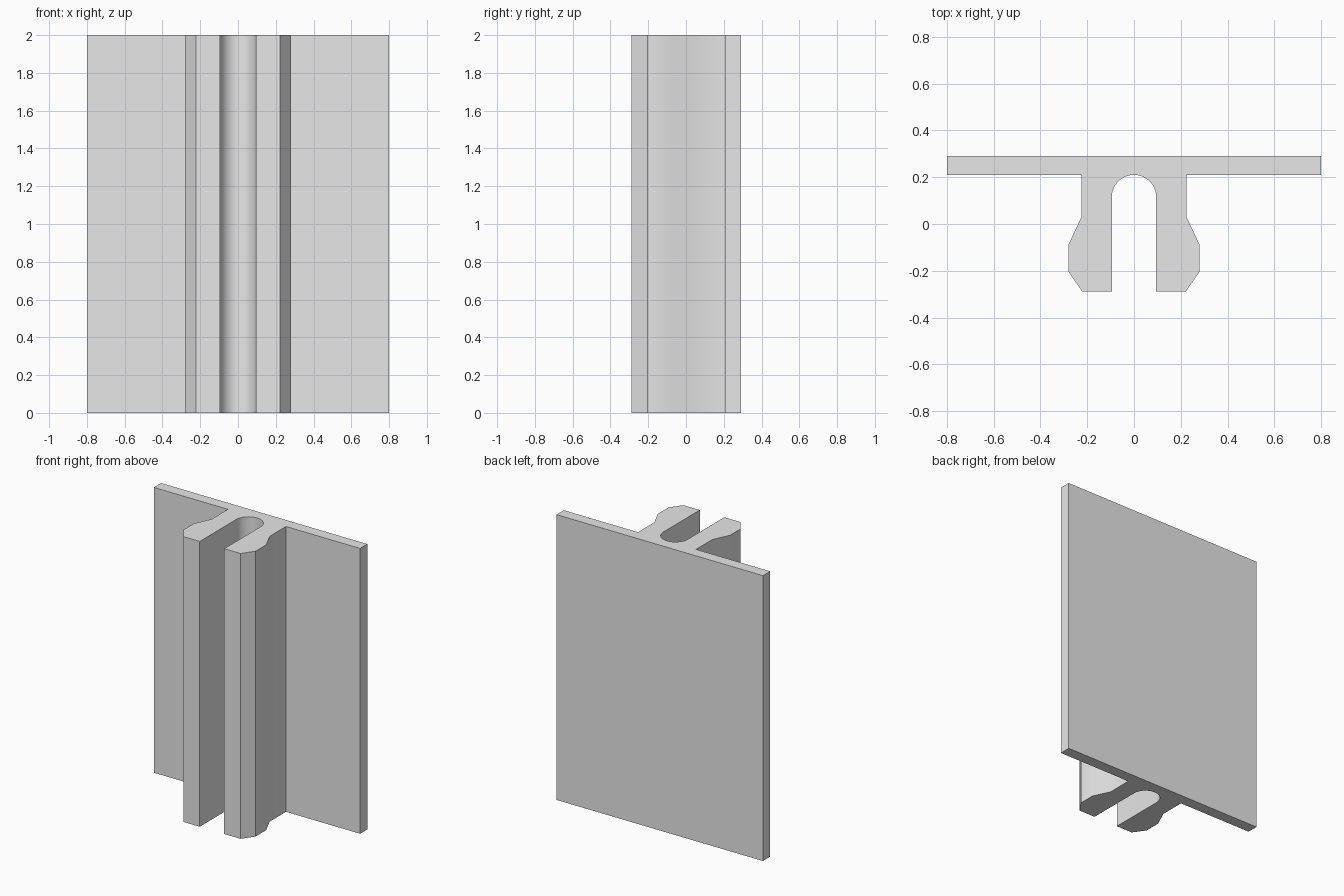
import bpy, bmesh, math

HEIGHT = 2.0
SLOT_R, SLOT_Y = 0.095, 0.115   # rounded slot radius and centre
ARC_STEPS = 16                  # segments per quarter of the slot roof

cube = bpy.data.objects.get("Cube")
if cube:
    bpy.data.objects.remove(cube, do_unlink=True)

# Plain grey material
grey = bpy.data.materials.new("light grey")
grey.use_nodes = True
colour = (0.8, 0.8, 0.8, 1.0)
grey.diffuse_color = colour
grey.node_tree.nodes["Principled BSDF"].inputs["Base Color"].default_value = colour

# Right half of the cross-section: plate, then the outside of the barbed prong
half = [(0.8, 0.29), (0.8, 0.21), (0.225, 0.21), (0.225, 0.03),
        (0.28, -0.088), (0.28, -0.205), (0.222, -0.288), (SLOT_R, -0.288)]

# Inside of the prong, curving up to the slot roof
for i in range(ARC_STEPS + 1):
    a = math.pi / 2 * i / ARC_STEPS
    half.append((SLOT_R * math.cos(a), SLOT_Y + SLOT_R * math.sin(a)))

# Mirror the half, leaving out the shared point on the centre line
outline = half + [(-x, y) for x, y in reversed(half[:-1])]

# Extrude the cross-section to full height
bm = bmesh.new()
base = bm.faces.new([bm.verts.new((x, y, 0)) for x, y in outline])
top = bmesh.ops.extrude_face_region(bm, geom=[base], use_keep_orig=True)
bmesh.ops.translate(bm, vec=(0, 0, HEIGHT),
                    verts=[g for g in top["geom"] if isinstance(g, bmesh.types.BMVert)])
bmesh.ops.recalc_face_normals(bm, faces=bm.faces[:])

mesh = bpy.data.meshes.new("clip_panel")
bm.to_mesh(mesh)
bm.free()
mesh.materials.append(grey)
panel = bpy.data.objects.new("clip_panel", mesh)
bpy.context.collection.objects.link(panel)

# Smooth slot and gentle barb slopes, sharp corners elsewhere
bpy.ops.object.select_all(action="DESELECT")
panel.select_set(True)
bpy.context.view_layer.objects.active = panel
bpy.ops.object.shade_smooth_by_angle(angle=math.radians(30))
